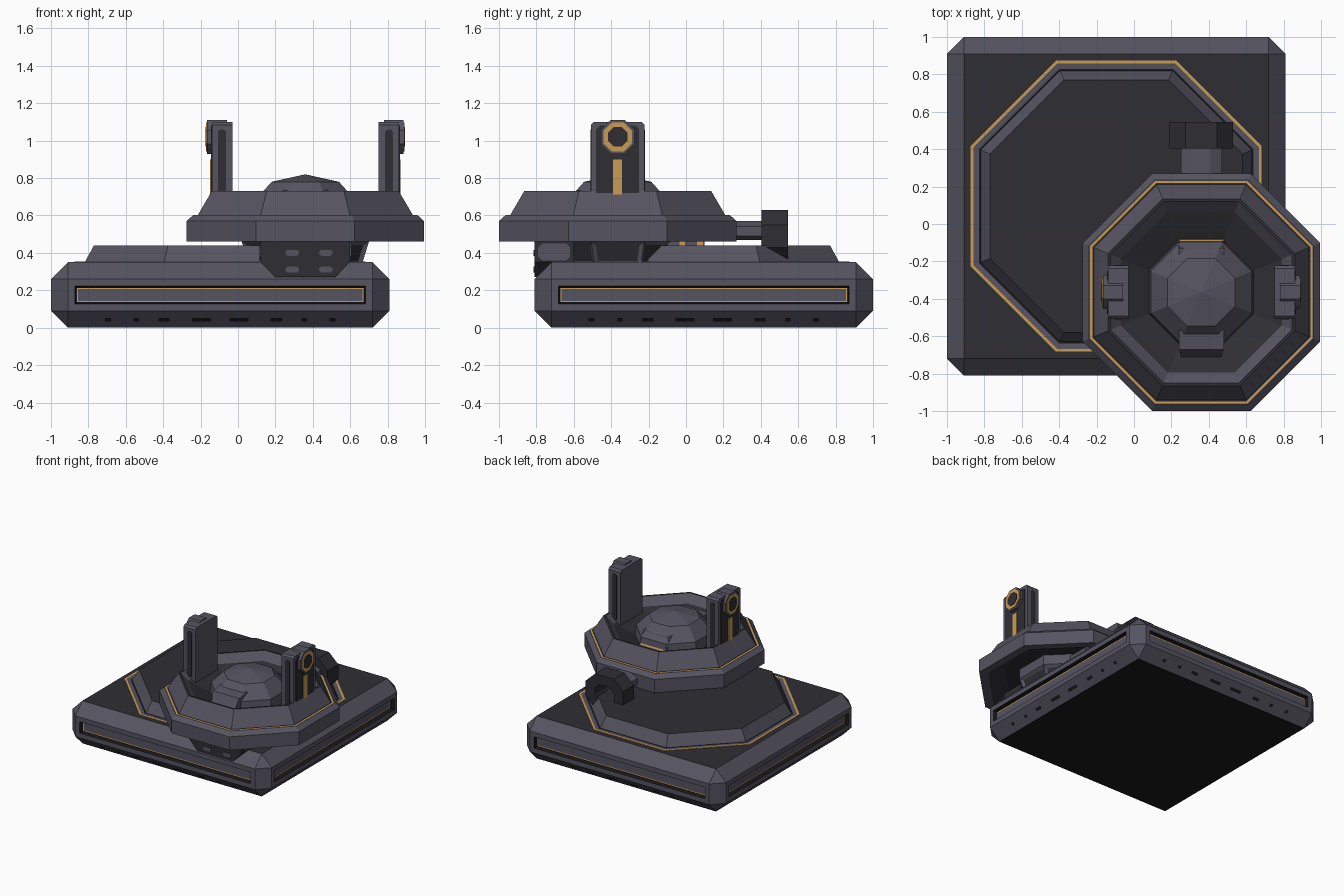
import bpy, bmesh, math
from mathutils import Vector

if "Cube" in bpy.data.objects:
    bpy.data.objects.remove(bpy.data.objects["Cube"])

LIGHT, DARK, GOLD, BLACK = range(4)
MATS = []
for mname, col in (("grey metal", (0.092, 0.088, 0.118)), ("dark metal", (0.027, 0.027, 0.034)),
                   ("gold trim", (0.60, 0.33, 0.085)), ("black underside", (0.010, 0.010, 0.012))):
    m = bpy.data.materials.new(mname)
    m.diffuse_color = (*col, 1)
    m.use_nodes = True
    m.node_tree.nodes["Principled BSDF"].inputs["Base Color"].default_value = m.diffuse_color
    MATS.append(m)

BX, BY = -0.095, 0.095      # base centre
HX, HY = 0.36, -0.365       # head centre


def finish(name, bm):
    bmesh.ops.recalc_face_normals(bm, faces=bm.faces)
    me = bpy.data.meshes.new(name)
    bm.to_mesh(me)
    bm.free()
    for m in MATS:
        me.materials.append(m)
    ob = bpy.data.objects.new(name, me)
    bpy.context.collection.objects.link(ob)
    return ob


def octagon(a, cx=0, cy=0):
    r = a / math.cos(math.pi / 8)
    return [(cx + r * math.cos(math.pi * (2 * i + 1) / 8), cy + r * math.sin(math.pi * (2 * i + 1) / 8))
            for i in range(8)]


def lathe(cx, cy, profile, mats):
    """Eight-sided turned shape: profile of (apothem, z), one material per band."""
    bm = bmesh.new()
    rings = []
    for a, z in profile:
        if a == 0:
            rings.append([bm.verts.new((cx, cy, z))] * 8)
        else:
            rings.append([bm.verts.new((x, y, z)) for x, y in octagon(a, cx, cy)])
    for lo, hi, mat in zip(rings, rings[1:], mats):
        for i in range(8):
            j = (i + 1) % 8
            quad = list(dict.fromkeys((lo[i], lo[j], hi[j], hi[i])))
            bm.faces.new(quad).material_index = mat
    return bm


def prism(pts, axis, a, b, mat):
    """Extrude a 2D outline along an axis from a to b."""
    def place(p, t):
        return {"x": (t, p[0], p[1]), "y": (p[0], t, p[1]), "z": (p[0], p[1], t)}[axis]
    bm = bmesh.new()
    va = [bm.verts.new(place(p, a)) for p in pts]
    vb = [bm.verts.new(place(p, b)) for p in pts]
    n = len(pts)
    bm.faces.new(va)
    bm.faces.new(vb[::-1])
    for i in range(n):
        bm.faces.new((va[i], va[(i + 1) % n], vb[(i + 1) % n], vb[i]))
    for f in bm.faces:
        f.material_index = mat
    bmesh.ops.recalc_face_normals(bm, faces=bm.faces)
    return bm


def rect(x0, x1, z0, z1, c=0):
    if not c:
        return [(x0, z0), (x1, z0), (x1, z1), (x0, z1)]
    return [(x0 + c, z0), (x1 - c, z0), (x1, z0 + c), (x1, z1 - c),
            (x1 - c, z1), (x0 + c, z1), (x0, z1 - c), (x0, z0 + c)]


def inset(bm, faces, t, d=0, rim=None, inner=None):
    r = bmesh.ops.inset_individual(bm, faces=faces, thickness=t, depth=d, use_even_offset=True)
    if rim is not None:
        for f in r["faces"]:
            f.material_index = rim
    if inner is not None:
        for f in faces:
            f.material_index = inner


# Base block: chamfered all round, with a recessed slot in each side
bm = prism(rect(BX - 0.905, BX + 0.905, BY - 0.905, BY + 0.905), "z", 0, 0.35, LIGHT)
bmesh.ops.bevel(bm, geom=list(bm.edges), offset=0.09, segments=1, affect='EDGES')
bm.normal_update()
for f in bm.faces:
    f.material_index = DARK if f.normal.z > 0.9 else BLACK if f.normal.z < -0.9 else LIGHT
sides = [f for f in bm.faces if abs(f.normal.z) < 0.1 and max(abs(f.normal.x), abs(f.normal.y)) > 0.99]
inset(bm, sides, 0.038)
inset(bm, sides, 0.006, -0.03, rim=BLACK)
inset(bm, sides, 0.004, 0, rim=DARK)
inset(bm, sides, 0.006, 0, rim=GOLD, inner=LIGHT)
finish("base_block", bm)

# Small vents on the lower chamfers of the base
s = math.sqrt(0.5)
for k in range(4):
    out = Vector((round(math.cos(k * math.pi / 2)), round(math.sin(k * math.pi / 2)), 0))
    along = Vector((-out.y, out.x, 0))
    nrm, up = (out - Vector((0, 0, 1))) * s, (out + Vector((0, 0, 1))) * s
    bm = bmesh.new()
    for t, w in ((-0.6, 0.015), (-0.45, 0.015), (-0.3, 0.03), (-0.1, 0.05), (0.1, 0.05),
                 (0.3, 0.03), (0.45, 0.015), (0.6, 0.015)):
        c = Vector((BX, BY, 0.045)) + out * 0.86 + along * t + nrm * 0.003
        bm.faces.new([bm.verts.new(c + along * a * w + up * b * 0.012)
                      for a, b in ((-1, -1), (1, -1), (1, 1), (-1, 1))]).material_index = BLACK
    finish("base_vents", bm)

# Raised octagonal deck with gold outline and dark channel
finish("deck", lathe(BX, BY,
       [(0.778, 0.345), (0.778, 0.354), (0.762, 0.354), (0.735, 0.351), (0.724, 0.351), (0.675, 0.44),
        (0.665, 0.44), (0, 0.44)],
       [GOLD, GOLD, LIGHT, BLACK, LIGHT, DARK, DARK]))

# Head ring: flange, sloped collar, bowl inside and hollow underside
finish("head_ring", lathe(HX, HY,
       [(0, 0.54), (0.45, 0.54), (0.57, 0.46), (0.635, 0.46), (0.635, 0.535), (0.635, 0.57), (0.60, 0.602),
        (0.595, 0.602), (0.583, 0.602), (0.575, 0.602), (0.50, 0.73), (0.485, 0.73), (0.43, 0.67),
        (0.28, 0.60), (0, 0.60)],
       [DARK, DARK, LIGHT, LIGHT, LIGHT, LIGHT, LIGHT, GOLD, DARK, LIGHT, DARK, LIGHT, DARK, DARK]))

# Dome in the bowl
finish("dome", lathe(HX, HY, [(0.28, 0.59), (0.27, 0.68), (0.225, 0.73), (0.18, 0.78), (0, 0.82)], [LIGHT] * 4))

# Lower body with inset dark panels
bm = lathe(HX, HY, [(0, 0.33), (0.30, 0.33), (0.34, 0.46), (0.34, 0.55)], [DARK, LIGHT, LIGHT])
bmesh.ops.recalc_face_normals(bm, faces=bm.faces)
panels = [f for f in bm.faces if 0.35 < f.calc_center_median().z < 0.45]
inset(bm, panels, 0.022, -0.012, inner=DARK)
finish("lower_body", bm)

# Front body box with four vents
front = [(0.12, 0.50), (0.12, 0.35), (0.20, 0.27), (0.52, 0.27), (0.60, 0.35), (0.60, 0.50)]
finish("front_box", prism(front, "y", -0.81, -0.60, DARK))
for x in (0.29, 0.47):
    for z in (0.31, 0.40):
        finish("front_vent", prism(rect(x - 0.037, x + 0.037, z - 0.016, z + 0.016, 0.012), "y", -0.815, -0.80, LIGHT))
for sx in (-1, 1):
    xs = sorted((HX + sx * 0.235, HX + sx * 0.246))
    finish("front_box_panel", prism(rect(-0.79, -0.62, 0.36, 0.45, 0.02), "x", *xs, LIGHT))

# Back body box with gold bars
finish("back_box", prism(rect(HX - 0.2, HX + 0.2, 0.40, 0.55, 0.03), "y", -0.10, 0.10, LIGHT))
for sx in (-1, 1):
    xs = sorted((HX + sx * 0.19, HX + sx * 0.206))
    for y in (-0.02, 0.075):
        finish("back_box_gold_bar", prism(rect(y - 0.015, y + 0.015, 0.43, 0.48), "x", *xs, GOLD))

# Front and back lugs against the dome, with gold-framed outer faces
for name, sy, a, b in (("front_lug", -1, 0.20, 0.355), ("back_lug", 1, 0.18, 0.285)):
    pts = [(HY + sy * a, 0.59), (HY + sy * b, 0.61), (HY + sy * (b - 0.05), 0.72), (HY + sy * a, 0.735)]
    bm = prism(pts, "x", HX - 0.12, HX + 0.12, LIGHT)
    for v in bm.verts:                       # taper outward
        if abs(v.co.y - HY) > b - 0.01:
            v.co.x = HX + (v.co.x - HX) * (0.85 if sy < 0 else 1.05)
    bm.normal_update()
    if sy > 0:
        face = max(bm.faces, key=lambda f: f.normal.y * sy)
        inset(bm, [face], 0.012)
        inset(bm, [face], 0.014, 0, rim=GOLD, inner=DARK)
    finish(name, bm)

# Two side posts with gold stripe and octagonal boss
for sx in (-1, 1):
    def span(a, b):
        return sorted((HX + sx * a, HX + sx * b))
    y0, y1 = HY - 0.142, HY + 0.142
    finish("side_post", prism([(y0, 0.60), (y1, 0.60), (y1, 1.085), (y1 - 0.015, 1.10), (y0 + 0.015, 1.10),
                               (y0, 1.085)], "x", *span(0.39, 0.50), LIGHT))
    finish("post_outer_panel", prism(rect(HY - 0.115, HY + 0.115, 0.70, 1.08, 0.02), "x", *span(0.495, 0.505), DARK))
    finish("post_stripe", prism(rect(HY - 0.024, HY + 0.024, 0.70, 0.90), "x", *span(0.50, 0.51), GOLD))
    finish("post_boss", prism(octagon(0.09, HY, 1.02), "x", *span(0.42, 0.525), LIGHT))
    finish("boss_gold_ring", prism(octagon(0.077, HY, 1.02), "x", *span(0.52, 0.53), GOLD))
    finish("boss_centre", prism(octagon(0.052, HY, 1.02), "x", *span(0.525, 0.533), DARK))
    for ys in ((y0 - 0.004, y0 + 0.004), (y1 - 0.004, y1 + 0.004)):
        finish("post_slot", prism(rect(*span(0.425, 0.468), 0.68, 1.06, 0.012), "y", *ys, DARK))

# Rear neck and curled hook
neck = [(HX + x, z) for x, z in ((-0.11, 0.49), (-0.05, 0.47), (0.05, 0.47), (0.11, 0.49),
                                 (0.11, 0.54), (0.05, 0.57), (-0.05, 0.57), (-0.11, 0.54))]
finish("rear_neck", prism(neck, "y", 0.05, 0.42, LIGHT))
hook = [(HX + x, z) for x, z in ((-0.17, 0.43), (-0.17, 0.55), (-0.085, 0.63), (0.085, 0.63), (0.17, 0.55),
                                 (0.17, 0.43), (0.09, 0.35), (0.02, 0.35), (0.02, 0.41), (0.06, 0.42),
                                 (0.085, 0.46), (0.085, 0.51), (0.045, 0.55), (-0.045, 0.55),
                                 (-0.085, 0.51), (-0.085, 0.43))]
finish("rear_hook", prism(hook, "y", 0.405, 0.545, DARK))
